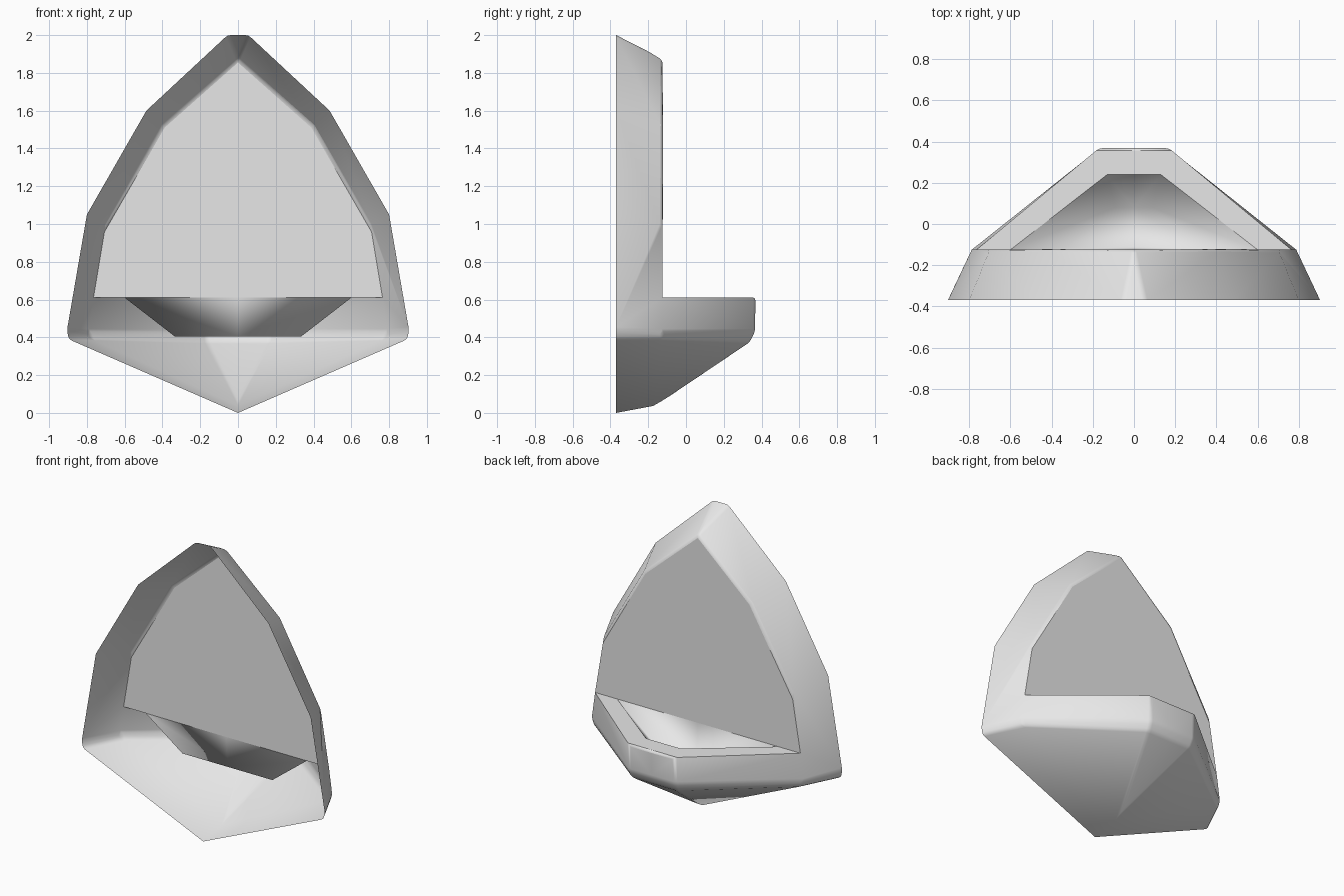
import bpy, bmesh

if "Cube" in bpy.data.objects:
    bpy.data.objects.remove(bpy.data.objects["Cube"])

BACK, WALL, TOP = -0.37, -0.125, 0.61    # open back plane, wall panel plane, pot rim height

grey = bpy.data.materials.new("light_grey")
grey.diffuse_color = (0.8, 0.8, 0.8, 1)
grey.use_nodes = True
grey.node_tree.nodes["Principled BSDF"].inputs["Base Color"].default_value = grey.diffuse_color


def half_part(name, points, faces, bevel=0.0):
    """Build the +x half from named points and mirror it."""
    bm = bmesh.new()
    verts = {k: bm.verts.new(p) for k, p in points.items()}
    for f in faces:
        bm.faces.new([verts[k] for k in f.split()])
    bmesh.ops.recalc_face_normals(bm, faces=bm.faces)
    me = bpy.data.meshes.new(name)
    if bevel:
        # round only the outer convex edges; keep the panel foot and pot mouth crisp
        layer = bm.edges.layers.float.new("bevel_weight_edge")
        keep = {verts["foot"], verts["mouth"], verts["mouth_front"], verts["mouth_mid"]}
        for e in bm.edges:
            if len(e.link_faces) == 2 and not (set(e.verts) & keep):
                if e.calc_face_angle(0) > 0.35:
                    e[layer] = 1.0
    bm.to_mesh(me)
    bm.free()
    me.materials.append(grey)
    ob = bpy.data.objects.new(name, me)
    bpy.context.collection.objects.link(ob)
    mirror = ob.modifiers.new("mirror", 'MIRROR')
    mirror.use_clip = True
    mirror.merge_threshold = 0.002
    if bevel:
        b = ob.modifiers.new("bevel", 'BEVEL')
        b.width, b.segments, b.limit_method = bevel, 2, 'WEIGHT'
    bpy.context.view_layer.objects.active = ob
    ob.select_set(True)
    return ob


# Shell: open-backed wall plate flowing into a pointed pot
shell_points = {
    # open back edge
    "r_mid": (0, BACK, 2.0), "r_top": (0.055, BACK, 2.0),
    "r_high": (0.485, BACK, 1.6), "r_side": (0.8, BACK, 1.05),
    "r_wide": (0.905, BACK, 0.44), "r_low": (0.897, BACK, 0.39),
    "r_tip": (0, BACK, 0),
    # wall panel outline
    "p_top": (0, WALL, 1.875), "p_high": (0.4, WALL + 0.005, 1.52),
    "p_side": (0.7, WALL, 1.0), "foot": (0.765, WALL, TOP),
    "mouth": (0.6, WALL, TOP), "p_mid": (0, WALL, TOP),
    # pot outside and its rim
    "o_front": (0.17, 0.368, TOP), "o_mid": (0, 0.368, TOP),
    "l_side": (0.79, WALL, 0.43), "l_front": (0.17, 0.365, 0.43),
    "l_mid": (0, 0.365, 0.43),
    "b_side": (0.775, WALL, 0.39), "b_front": (0.165, 0.338, 0.375),
    "b_mid": (0, 0.338, 0.375), "keel": (0, WALL - 0.005, 0.06),
    "mouth_front": (0.13, 0.24, TOP), "mouth_mid": (0, 0.24, TOP),
}
shell_faces = [
    "r_mid r_top p_top", "r_top r_high p_high p_top",
    "r_high r_side p_side p_high", "r_side r_wide l_side foot p_side",
    "p_top p_high p_side foot mouth p_mid",
    "foot l_side l_front o_front", "o_front l_front l_mid o_mid",
    "r_wide r_low b_side l_side", "l_side b_side b_front l_front",
    "l_front b_front b_mid l_mid",
    "r_low r_tip keel b_side", "b_side keel b_front", "b_front keel b_mid",
    "foot o_front mouth_front mouth", "o_front o_mid mouth_mid mouth_front",
]
half_part("shell", shell_points, shell_faces, bevel=0.015)
bpy.ops.object.shade_smooth_by_angle(angle=0.9)
bpy.ops.object.select_all(action='DESELECT')

# Basin: tapered planting hollow set into the pot mouth
basin_points = {
    "t_back": (0.6, WALL, TOP), "t_back_mid": (0, WALL, TOP),
    "t_front": (0.13, 0.24, TOP), "t_front_mid": (0, 0.24, TOP),
    "f_back": (0.335, WALL + 0.012, 0.405), "f_back_mid": (0, WALL + 0.012, 0.405),
    "f_front": (0.09, 0.08, 0.405), "f_front_mid": (0, 0.08, 0.405),
}
basin_faces = [
    "t_back t_back_mid f_back_mid f_back", "t_back f_back f_front t_front",
    "t_front f_front f_front_mid t_front_mid",
    "f_back f_back_mid f_front_mid f_front",
]
basin = half_part("basin", basin_points, basin_faces)
# recalculated normals point out of the hollow; turn them to face into it
basin.data.flip_normals()
basin.data.polygons.foreach_set("use_smooth", [True] * len(basin.data.polygons))
